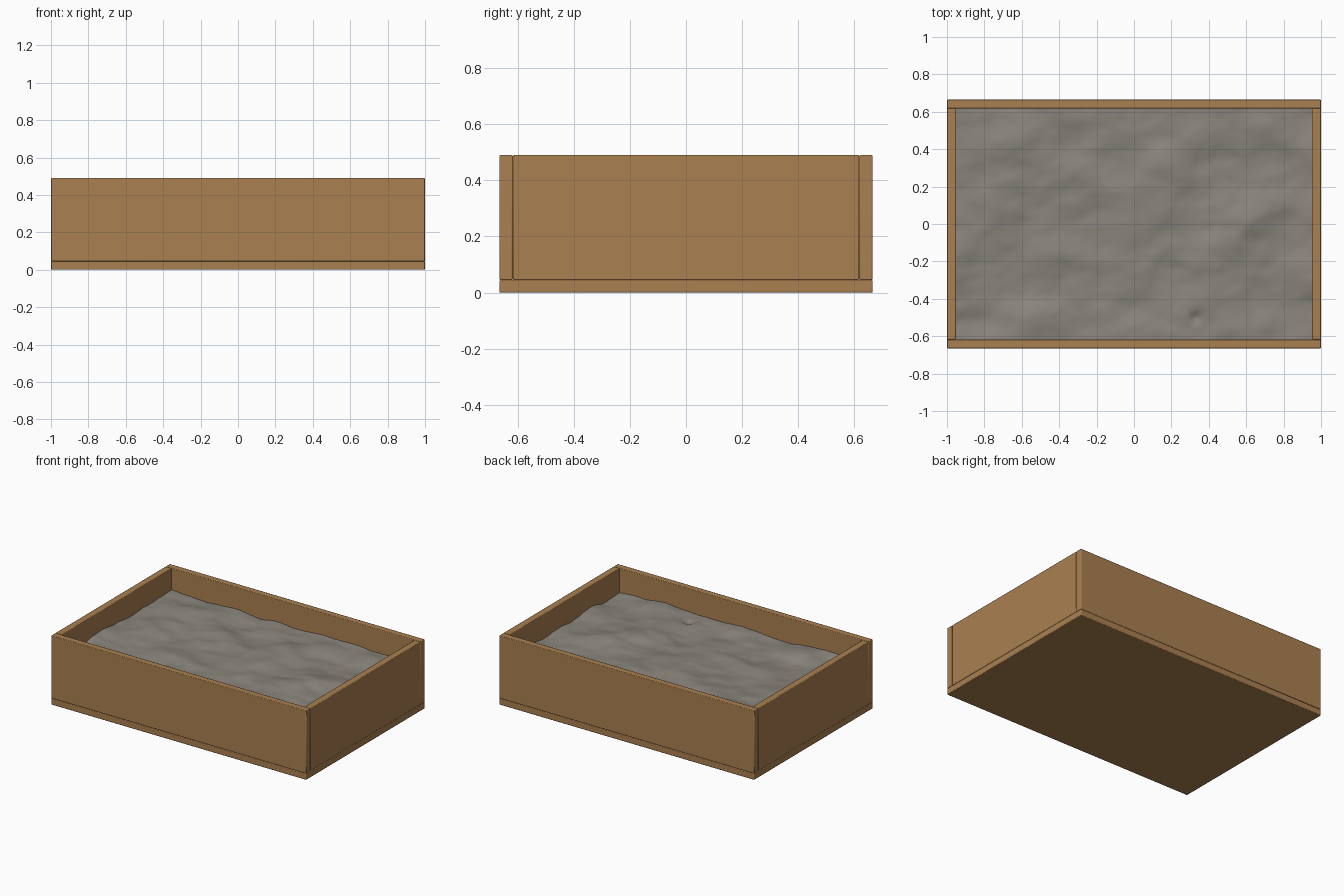
import bpy
import bmesh
from math import exp
from mathutils import Vector, noise

cube = bpy.data.objects.get("Cube")
if cube:
    bpy.data.objects.remove(cube, do_unlink=True)

# Overall size of the tray
HALF_X, HALF_Y, HEIGHT = 1.0, 0.665, 0.49
WALL, FLOOR, FILL = 0.048, 0.045, 0.325


def material(name, color):
    mat = bpy.data.materials.new(name)
    mat.use_nodes = True
    mat.diffuse_color = (*color, 1)
    bsdf = mat.node_tree.nodes["Principled BSDF"]
    bsdf.inputs["Base Color"].default_value = (*color, 1)
    bsdf.inputs["Roughness"].default_value = 0.8
    return mat


wood = material("tan wood", (0.40, 0.215, 0.082))
sand = material("grey sand", (0.255, 0.235, 0.205))


def finish(name, bm, mat):
    mesh = bpy.data.meshes.new(name)
    bm.to_mesh(mesh)
    bm.free()
    mesh.materials.append(mat)
    obj = bpy.data.objects.new(name, mesh)
    bpy.context.collection.objects.link(obj)
    bpy.ops.object.select_all(action="DESELECT")
    obj.select_set(True)
    bpy.context.view_layer.objects.active = obj
    return obj


def plank(name, center, size):
    bm = bmesh.new()
    bmesh.ops.create_cube(bm, size=1)
    bmesh.ops.scale(bm, vec=size, verts=bm.verts)
    bmesh.ops.translate(bm, vec=center, verts=bm.verts)
    obj = finish(name, bm, wood)
    bevel = obj.modifiers.new("soft edges", "BEVEL")
    bevel.width = 0.004
    bevel.segments = 2
    bpy.ops.object.shade_smooth_by_angle()


# Wooden base and four walls, long walls covering the ends of the short ones
plank("base_board", (0, 0, FLOOR / 2), (2 * HALF_X, 2 * HALF_Y, FLOOR))
wall_z, wall_h = (FLOOR + HEIGHT) / 2, HEIGHT - FLOOR
for side, name in ((-1, "front_wall"), (1, "back_wall")):
    plank(name, (0, side * (HALF_Y - WALL / 2), wall_z), (2 * HALF_X, WALL, wall_h))
for side, name in ((-1, "right_wall"), (1, "left_wall")):
    plank(name, (side * (HALF_X - WALL / 2), 0, wall_z),
          (WALL, 2 * (HALF_Y - WALL), wall_h))


# Uneven fill: broad mounds, finer ripples and one small pock
def sand_height(x, y):
    broad = noise.noise(Vector((x * 2.6, y * 3.4, 4.2)))
    ripple = noise.noise(Vector((x * 6, y * 8, 1.7)))
    grain = noise.noise(Vector((x * 15, y * 17, 8.3)))
    pock = exp(-((x - 0.33) ** 2 + (y + 0.5) ** 2) / 0.001)
    return FILL + 0.03 * broad + 0.014 * ripple + 0.003 * grain - 0.02 * pock


bm = bmesh.new()
bmesh.ops.create_grid(bm, x_segments=150, y_segments=100, size=1)
for v in bm.verts:
    v.co.x *= HALF_X - WALL + 0.003
    v.co.y *= HALF_Y - WALL + 0.003
    v.co.z = sand_height(v.co.x, v.co.y)
finish("sand_fill", bm, sand)
bpy.ops.object.shade_smooth()
